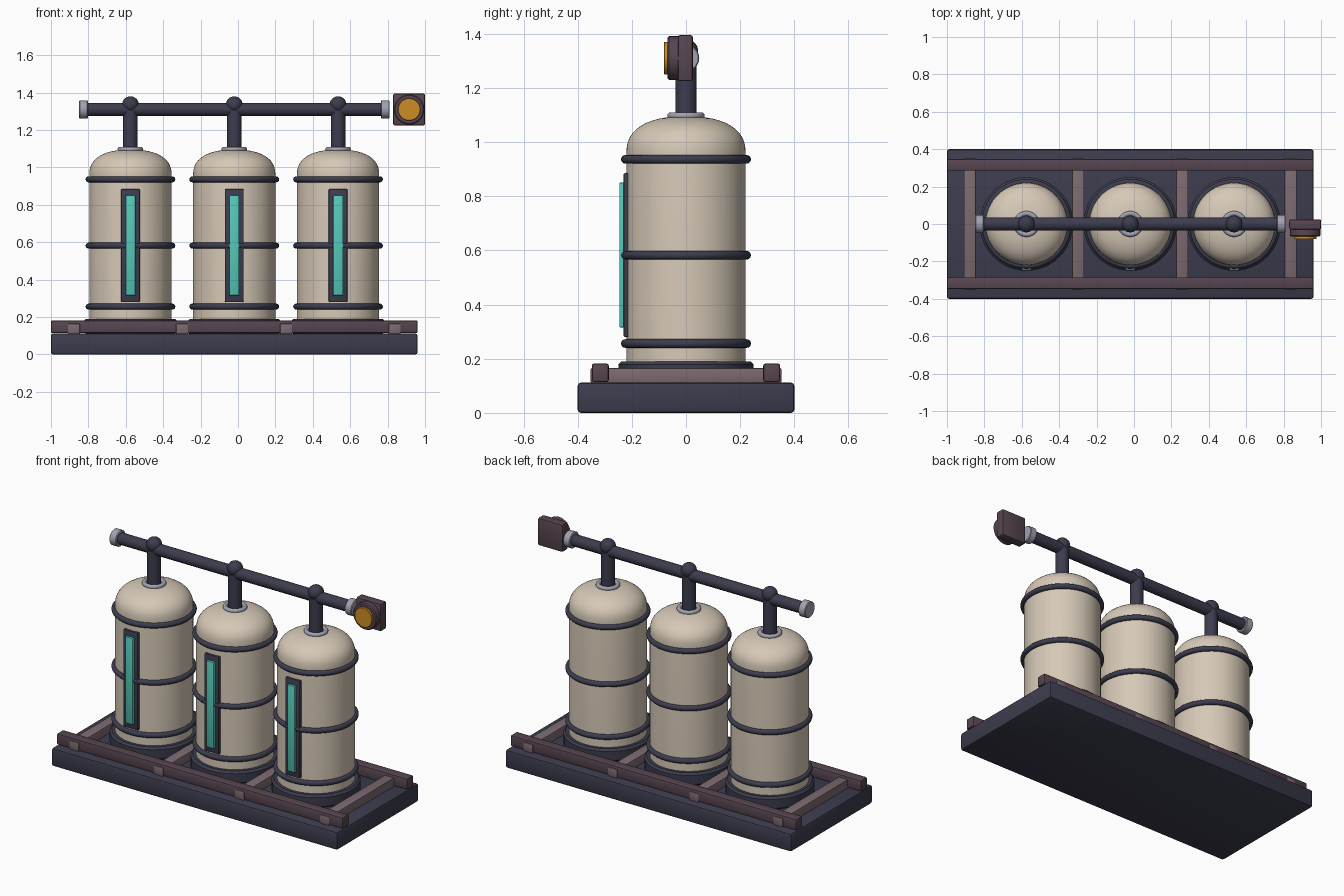
import bpy, bmesh, math
from mathutils import Matrix, Vector

cube = bpy.data.objects.get("Cube")
if cube:
    bpy.data.objects.remove(cube, do_unlink=True)


def material(name, r, g, b):
    m = bpy.data.materials.new(name)
    m.use_nodes = True
    m.diffuse_color = (r, g, b, 1)
    bsdf = m.node_tree.nodes["Principled BSDF"]
    bsdf.inputs["Base Color"].default_value = (r, g, b, 1)
    bsdf.inputs["Roughness"].default_value = 0.6
    return m


NAVY = material("dark_navy", 0.045, 0.045, 0.076)
CREAM = material("cream", 0.67, 0.58, 0.47)
PLUM = material("dark_plum", 0.095, 0.06, 0.08)
MAUVE = material("mauve", 0.2, 0.145, 0.165)
STEEL = material("steel", 0.36, 0.36, 0.44)
AMBER = material("amber", 0.6, 0.27, 0.017)
TEAL = material("teal_glass", 0.09, 0.58, 0.48)


def finish(bm, name, mat, smooth=True):
    bmesh.ops.recalc_face_normals(bm, faces=bm.faces)
    mesh = bpy.data.meshes.new(name)
    bm.to_mesh(mesh)
    bm.free()
    mesh.materials.append(mat)
    ob = bpy.data.objects.new(name, mesh)
    bpy.context.collection.objects.link(ob)
    if smooth:
        bpy.ops.object.select_all(action='DESELECT')
        ob.select_set(True)
        bpy.context.view_layer.objects.active = ob
        bpy.ops.object.shade_smooth_by_angle(angle=math.radians(35))
    return ob


def box(name, mat, x, y, z, bevel=0.0):
    """Box from (min, max) ranges with optional rounded edges."""
    bm = bmesh.new()
    bmesh.ops.create_cube(bm, size=1)
    for v in bm.verts:
        v.co = Vector([(lo + hi) / 2 + c * (hi - lo)
                       for c, (lo, hi) in zip(v.co, (x, y, z))])
    if bevel:
        bmesh.ops.bevel(bm, geom=bm.edges[:], offset=bevel, segments=2,
                        profile=0.5, affect='EDGES')
    return finish(bm, name, mat)


def lathe(name, mat, profile, at, axis='Z', steps=48, closed=False):
    """Spin (radius, height) points round an axis through a location."""
    bm = bmesh.new()
    pts = [bm.verts.new((r, 0, h)) for r, h in profile]
    edges = [bm.edges.new(p) for p in zip(pts, pts[1:])]
    if closed:
        edges.append(bm.edges.new((pts[-1], pts[0])))
    bmesh.ops.spin(bm, geom=pts + edges, axis=(0, 0, 1), cent=(0, 0, 0),
                   angle=math.tau, steps=steps, use_duplicate=False)
    bmesh.ops.remove_doubles(bm, verts=bm.verts, dist=0.0001)
    turn = {'Z': Matrix(), 'X': Matrix.Rotation(math.pi / 2, 4, 'Y'),
            'Y': Matrix.Rotation(math.pi / 2, 4, 'X')}[axis]
    bm.transform(Matrix.Translation(at) @ turn)
    return finish(bm, name, mat)


def rod(name, mat, radius, length, at, axis='Z', bevel=0.004, steps=32):
    """Solid cylinder with chamfered rims, starting at a location."""
    profile = [(0, 0), (radius - bevel, 0), (radius, bevel),
               (radius, length - bevel), (radius - bevel, length), (0, length)]
    return lathe(name, mat, profile, at, axis, steps)


def ring(name, mat, major, minor, at):
    profile = [(major + minor * math.cos(a), minor * math.sin(a))
               for a in (math.tau * i / 12 for i in range(12))]
    return lathe(name, mat, profile, at, closed=True)


# Skid base and its frame
MID = -0.02
SPACING = 0.555
box("base", NAVY, (-1, 0.96), (-0.4, 0.4), (0, 0.112), 0.012)
for side, label in ((-1, "front"), (1, "back")):
    y = sorted((side * 0.285, side * 0.348))
    box(label + "_rail", PLUM, (-1, 0.96), y, (0.114, 0.182), 0.008)
for i, x in enumerate((-0.877, -0.299, 0.257, 0.837)):
    box(f"cross_beam_{i + 1}", MAUVE, (x - 0.032, x + 0.032),
        (-0.352, 0.352), (0.11, 0.165), 0.004)

# Tank outline: straight wall and a squarish dome
RADIUS = 0.22
SHOULDER, RISE, POWER = 0.96, 0.135, 2 / 2.4
tank_outline = [(0, 0.115), (RADIUS, 0.115), (RADIUS, SHOULDER)]
for i in range(1, 13):
    a = math.pi / 2 * i / 12
    r = RADIUS * max(math.cos(a), 0) ** POWER if i < 12 else 0
    tank_outline.append((r, SHOULDER + RISE * math.sin(a) ** POWER))

PIPE_Z = 1.31
for i in range(3):
    x = MID + (i - 1) * SPACING
    n = f"_{i + 1}"
    lathe("tank" + n, CREAM, tank_outline, (x, 0, 0), steps=64)
    rod("foot_ring" + n, NAVY, 0.25, 0.08, (x, 0, 0.11), bevel=0.012, steps=48)
    for j, z in enumerate((0.256, 0.582, 0.936)):
        ring(f"hoop{n}_{j + 1}", NAVY, 0.224, 0.016, (x, 0, z))
    # Level gauge on the front
    box("gauge_frame" + n, NAVY, (x - 0.05, x + 0.05), (-0.231, -0.19),
        (0.28, 0.885), 0.006)
    box("gauge_glass" + n, TEAL, (x - 0.026, x + 0.026), (-0.246, -0.225),
        (0.316, 0.85), 0.003)
    # Outlet riser
    ring("collar" + n, STEEL, 0.056, 0.013, (x, 0, 1.097))
    rod("riser" + n, NAVY, 0.039, PIPE_Z - 1.08, (x, 0, 1.08))
    bm = bmesh.new()
    bmesh.ops.create_uvsphere(bm, u_segments=24, v_segments=16, radius=0.045,
                              matrix=Matrix.Translation((x, 0, 1.335)))
    finish(bm, "joint_ball" + n, NAVY)

# Header pipe and end caps
rod("header_pipe", NAVY, 0.035, 1.61, (-0.83, 0, PIPE_Z), 'X')
rod("right_end_cap", STEEL, 0.049, 0.048, (-0.85, 0, PIPE_Z), 'X')
rod("left_end_cap", STEEL, 0.049, 0.046, (0.764, 0, PIPE_Z), 'X')

# Pressure dial at the left end, facing front
DIAL_X = 0.915
box("dial_housing", PLUM, (0.83, 1.0), (-0.03, 0.025), (1.225, 1.395), 0.008)
rod("dial_bezel", PLUM, 0.081, 0.05, (DIAL_X, -0.018, PIPE_Z), 'Y', 0.006)
rod("dial_face", AMBER, 0.06, 0.03, (DIAL_X, -0.051, PIPE_Z), 'Y', 0.002)
